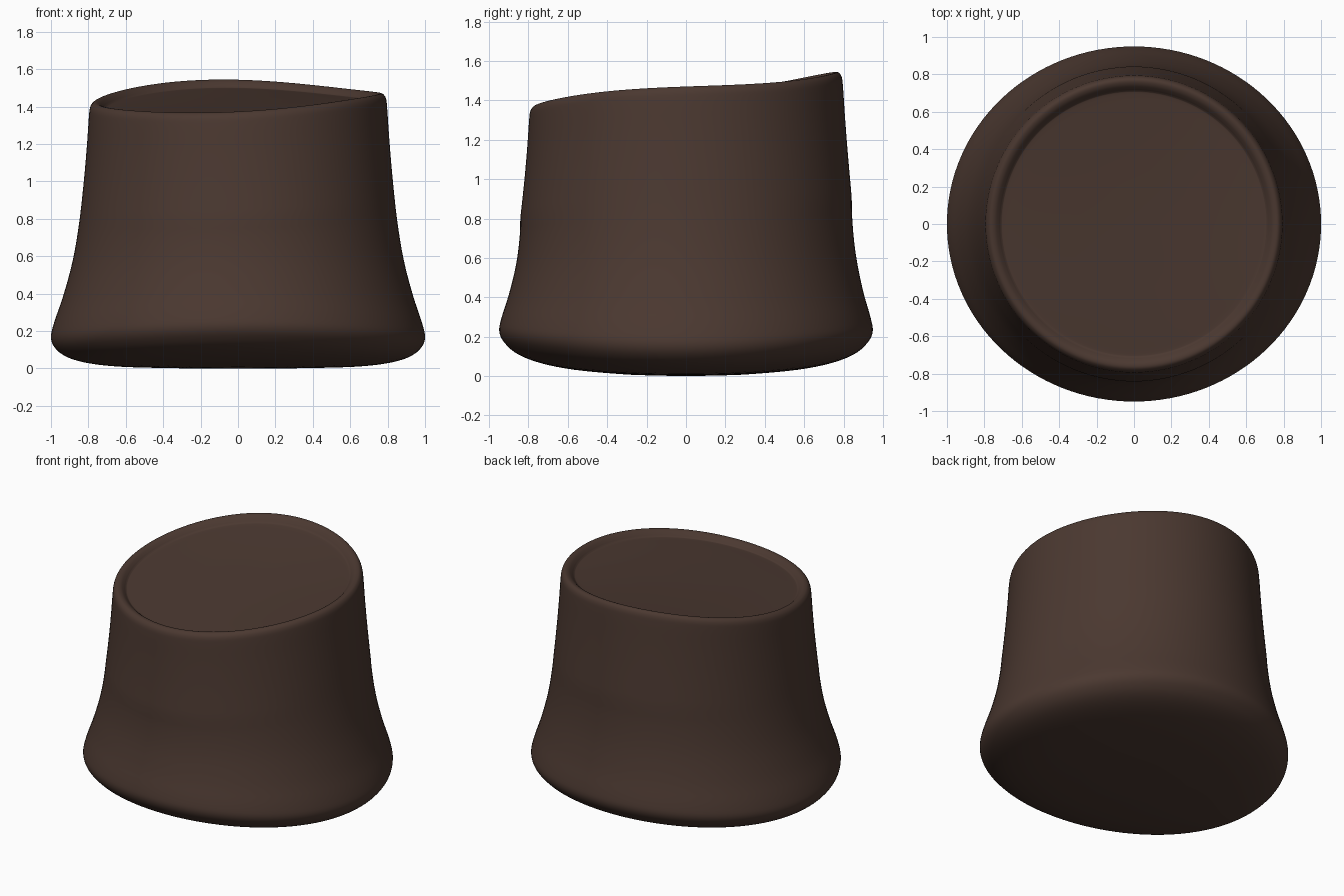
import bpy, bmesh, math

if "Cube" in bpy.data.objects:
    bpy.data.objects.remove(bpy.data.objects["Cube"])

# dark rubber colour
mat = bpy.data.materials.new("dark brown rubber")
mat.diffuse_color = (0.07, 0.04, 0.03, 1)
mat.use_nodes = True
mat.node_tree.nodes["Principled BSDF"].inputs["Base Color"].default_value = mat.diffuse_color

# rim height sampled every 45 degrees, turned into smooth harmonics
rim = [1.47, 1.502, 1.545, 1.507, 1.42, 1.376, 1.37, 1.43]
mean = sum(rim) / 8
harm = []
for k in (1, 2, 3):
    a = sum(h * math.cos(k * i * math.pi / 4) for i, h in enumerate(rim)) / 4
    b = sum(h * math.sin(k * i * math.pi / 4) for i, h in enumerate(rim)) / 4
    harm.append((k, a, b))


def tilt(th, r):
    q = min(1, r / 0.78)
    return sum((a * math.cos(k * th) + b * math.sin(k * th)) * q ** k for k, a, b in harm)


# profile from bottom centre over the outside to the recessed top: radius, height
prof = [(0.3, 0.001), (0.6, 0.008), (0.78, 0.025), (0.9, 0.055), (0.97, 0.1), (1.0, 0.16),
        (0.985, 0.24), (0.935, 0.39), (0.885, 0.58), (0.85, 0.79), (0.825, 1.02),
        (0.808, 1.22), (0.797, 1.38), (0.791, 1.425), (0.778, 1.446), (0.762, mean),
        (0.742, 1.447), (0.724, 1.432), (0.712, 1.42), (0.695, 1.416), (0.6, 1.416), (0.3, 1.416)]


def catmull(pts, n=4):
    out = []
    for i in range(len(pts) - 1):
        p = [pts[max(0, min(len(pts) - 1, i + j))] for j in (-1, 0, 1, 2)]
        for s in range(n):
            t = s / n
            out.append(tuple(0.5 * (2 * p[1][c] + (p[2][c] - p[0][c]) * t
                       + (2 * p[0][c] - 5 * p[1][c] + 4 * p[2][c] - p[3][c]) * t * t
                       + (3 * p[1][c] - p[0][c] - 3 * p[2][c] + p[3][c]) * t ** 3) for c in (0, 1)))
    return out + [pts[-1]]


N = 128
bm = bmesh.new()


def place(r, z, th):
    w = max(0, min(1, (z - 0.15) / 1.22))
    top = w * w * (3 - 2 * w)              # blend into the slanted rim
    low = max(0, 1 - max(0, z - 0.1) / 0.75)  # blend into the curved, oval base
    x = r * math.cos(th)
    y = r * math.sin(th) * (1 - 0.055 * low ** 0.7)
    return (x, y, z + top * tilt(th, r) + 0.075 * low * y * y)


rings = [[bm.verts.new(place(r, z, 2 * math.pi * i / N)) for i in range(N)] for r, z in catmull(prof)]
for lo, hi in zip(rings, rings[1:]):
    for i in range(N):
        j = (i + 1) % N
        bm.faces.new((lo[i], lo[j], hi[j], hi[i]))
# close both centres with fans
for ring, z, flip in ((rings[0], 0, True), (rings[-1], prof[-1][1], False)):
    c = bm.verts.new((0, 0, z))
    for i in range(N):
        a, b = ring[i], ring[(i + 1) % N]
        bm.faces.new((b, a, c) if flip else (a, b, c))
bmesh.ops.recalc_face_normals(bm, faces=bm.faces)
for f in bm.faces:
    f.smooth = True

me = bpy.data.meshes.new("flared_stump")
bm.to_mesh(me)
bm.free()
me.materials.append(mat)
ob = bpy.data.objects.new("flared_stump", me)
bpy.context.collection.objects.link(ob)
